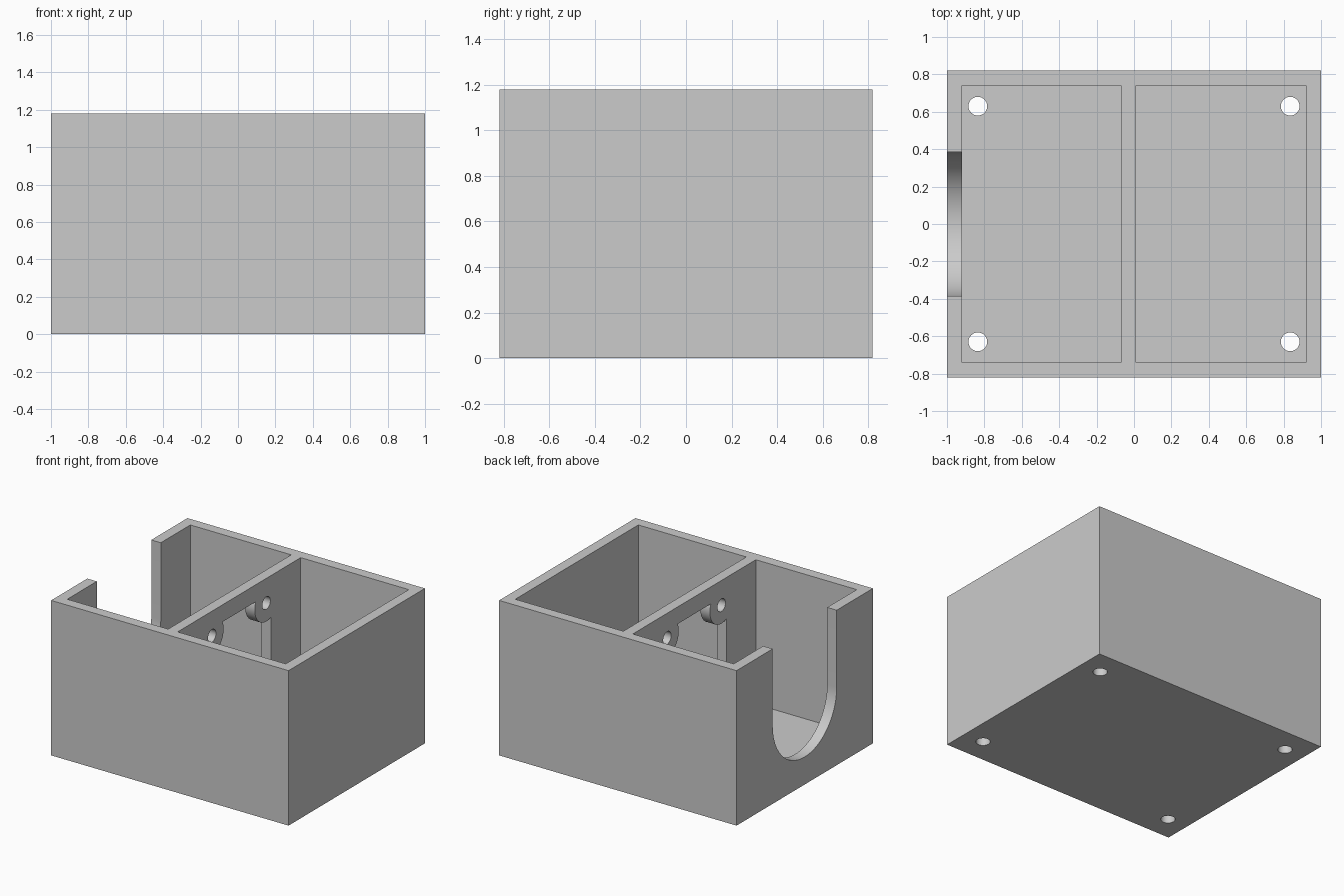
import bpy, bmesh, math
from mathutils import Vector

if "Cube" in bpy.data.objects:
    bpy.data.objects.remove(bpy.data.objects["Cube"])

W, D, H, T = 2.0, 1.64, 1.18, 0.08      # width, depth, height, wall thickness

grey = bpy.data.materials.new("grey plastic")
grey.diffuse_color = (0.6, 0.6, 0.6, 1)
grey.use_nodes = True
grey.node_tree.nodes["Principled BSDF"].inputs["Base Color"].default_value = grey.diffuse_color


def prism(name, profile, axis, lo, hi):
    """Extrude a closed 2D profile along x (profile is y,z) or z (profile is x,y)."""
    def place(p, t):
        return (t, p[0], p[1]) if axis == 'x' else (p[0], p[1], t)
    bm = bmesh.new()
    face = bm.faces.new([bm.verts.new(place(p, lo)) for p in profile])
    ext = bmesh.ops.extrude_face_region(bm, geom=[face])
    verts = [g for g in ext['geom'] if isinstance(g, bmesh.types.BMVert)]
    offset = Vector((hi - lo, 0, 0)) if axis == 'x' else Vector((0, 0, hi - lo))
    bmesh.ops.translate(bm, verts=verts, vec=offset)
    bmesh.ops.recalc_face_normals(bm, faces=bm.faces)
    me = bpy.data.meshes.new(name)
    bm.to_mesh(me)
    bm.free()
    ob = bpy.data.objects.new(name, me)
    bpy.context.collection.objects.link(ob)
    return ob


def rect(x0, x1, y0, y1):
    return [(x0, y0), (x1, y0), (x1, y1), (x0, y1)]


def arc(cx, cy, r, a0, a1, n):
    return [(cx + r * math.cos(a0 + (a1 - a0) * i / n),
             cy + r * math.sin(a0 + (a1 - a0) * i / n)) for i in range(n + 1)]


def circle(cx, cy, r, n=40):
    return arc(cx, cy, r, 0, 2 * math.pi, n)[:-1]


box = prism("divided_box", rect(-W/2, W/2, -D/2, D/2), 'z', 0, H)
cutters = []

# Two open compartments either side of the divider
for name, x0, x1 in (("left_pocket", -W/2 + T, -0.07), ("right_pocket", 0.01, W/2 - T)):
    cutters.append(prism(name, rect(x0, x1, -D/2 + T, D/2 - T), 'z', T, H + 0.2))

# U-shaped slot in the left wall
slot = arc(0, 0.595, 0.385, math.pi, 2 * math.pi, 48) + [(0.385, H + 0.2), (-0.385, H + 0.2)]
cutters.append(prism("slot_cutter", slot, 'x', -W/2 - 0.1, -W/2 + T + 0.05))

# Square window in the divider, with a rounded screw tab at every corner
half, pitch, tab, zc = 0.385, 0.327, 0.14, 0.665
a = math.acos((half - pitch) / tab)
corner = arc(pitch, pitch, tab, -a, a - 1.5 * math.pi, 20)
window = []
for k in range(4):
    c, s = round(math.cos(k * math.pi / 2)), round(math.sin(k * math.pi / 2))
    window += [(c * u - s * v, s * u + c * v + zc) for u, v in corner]
cutters.append(prism("window_cutter", window, 'x', -0.15, 0.1))

# Screw holes through the tabs and through the floor corners
for sx in (-1, 1):
    for sy in (-1, 1):
        cutters.append(prism("tab_hole", circle(sx * pitch, zc + sy * pitch, 0.048), 'x', -0.15, 0.1))
        cutters.append(prism("floor_hole", circle(sx * 0.835, sy * 0.63, 0.05), 'z', -0.1, T + 0.1))

# Cut everything out of the solid box
bpy.context.view_layer.objects.active = box
box.select_set(True)
for cut in cutters:
    cut.hide_render = True
    mod = box.modifiers.new(cut.name, 'BOOLEAN')
    mod.operation, mod.solver, mod.object = 'DIFFERENCE', 'EXACT', cut
    bpy.ops.object.modifier_apply(modifier=mod.name)
for cut in cutters:
    bpy.data.objects.remove(cut)

box.data.materials.clear()
box.data.materials.append(grey)
bpy.ops.object.shade_smooth_by_angle(angle=math.radians(30))
